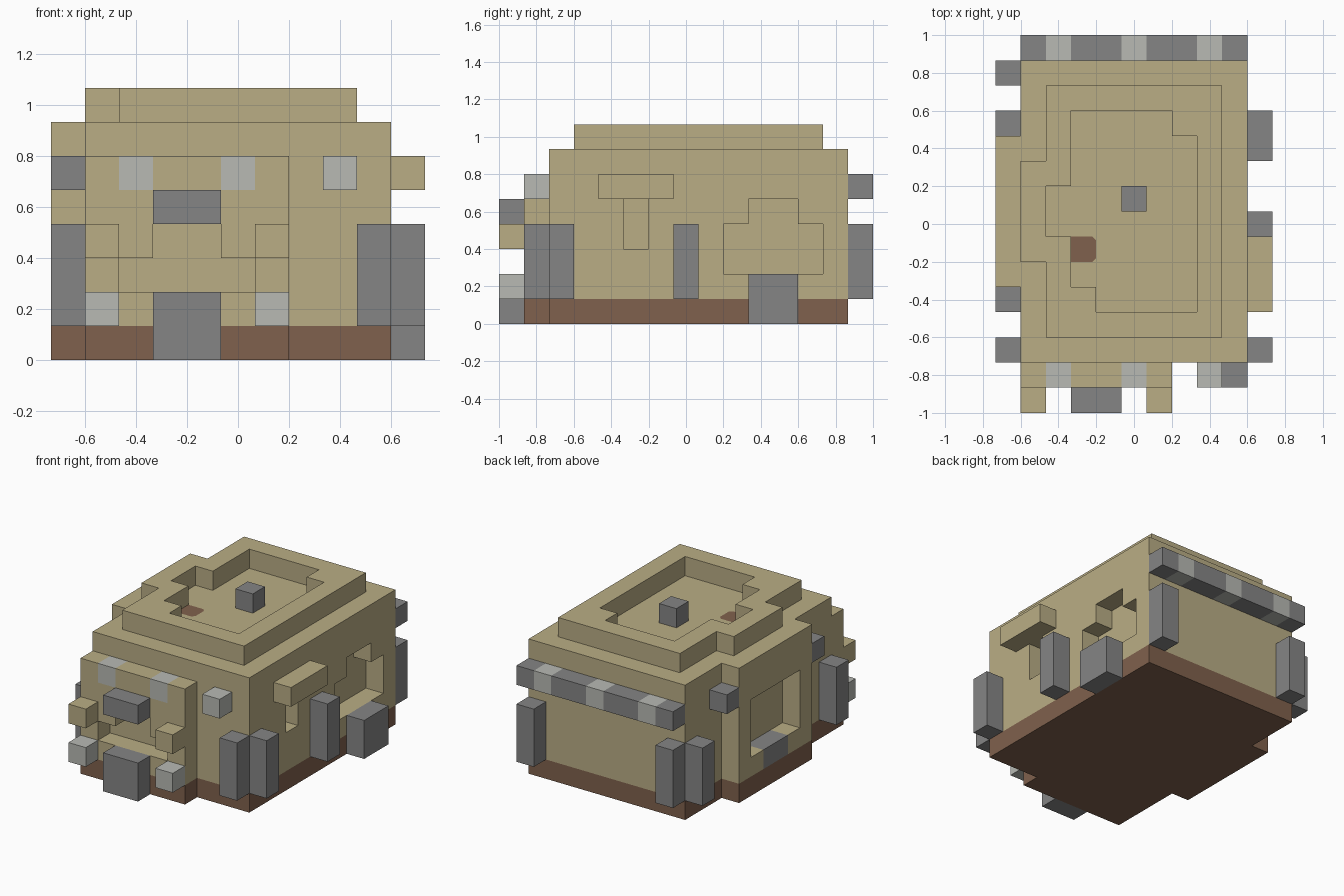
import bpy, bmesh
from itertools import product
from mathutils import Vector

U = 2 / 15  # edge of one block

cube = bpy.data.objects.get("Cube")
if cube:
    bpy.data.objects.remove(cube, do_unlink=True)


def material(name, rgb):
    m = bpy.data.materials.new(name)
    m.use_nodes = True
    m.diffuse_color = (*rgb, 1)
    m.node_tree.nodes["Principled BSDF"].inputs["Base Color"].default_value = (*rgb, 1)
    return m


MATS = [material("sand", (0.491, 0.42, 0.235)),
        material("brown", (0.216, 0.12, 0.074)),
        material("grey", (0.235, 0.235, 0.235)),
        material("pale_grey", (0.48, 0.49, 0.455))]
SAND, BROWN, GREY, PALE = range(4)


def place(x, y, z):
    return Vector(((x - 5.5) * U, (y - 7.5) * U, z * U))


def cells(x, y, z):
    return set(product(range(*x), range(*y), range(*z)))


def finish(name, bm, mats):
    mesh = bpy.data.meshes.new(name)
    bm.to_mesh(mesh)
    bm.free()
    for m in mats:
        mesh.materials.append(m)
    ob = bpy.data.objects.new(name, mesh)
    bpy.context.collection.objects.link(ob)
    return ob


def block(name, mat, x, y, z):
    """A plain box given by its block ranges."""
    bm = bmesh.new()
    bmesh.ops.create_cube(bm, size=1)
    lo, hi = place(x[0], y[0], z[0]), place(x[1], y[1], z[1])
    for v in bm.verts:
        v.co = (lo + hi) / 2 + Vector(a * b for a, b in zip(v.co, hi - lo))
    return finish(name, bm, [MATS[mat]])


def shell(name, solid, colour):
    """Skin a set of blocks with outside faces only, coloured by a rule."""
    bm = bmesh.new()
    for c in sorted(solid):
        for axis, side in product(range(3), (0, 1)):
            n = list(c)
            n[axis] += 2 * side - 1
            if tuple(n) in solid:
                continue
            ring = []
            for p, q in ((0, 0), (1, 0), (1, 1), (0, 1)):
                corner = list(c)
                corner[axis] += side
                corner[(axis + 1) % 3] += p
                corner[(axis + 2) % 3] += q
                ring.append(bm.verts.new(place(*corner)))
            f = bm.faces.new(ring if side else ring[::-1])
            f.material_index = colour(c)
    bmesh.ops.remove_doubles(bm, verts=bm.verts, dist=U / 100)
    bmesh.ops.dissolve_limit(bm, angle_limit=0.01, verts=bm.verts, edges=bm.edges,
                             delimit={'MATERIAL'})
    return finish(name, bm, MATS)


# House body with porch and side bay
body = cells((1, 10), (2, 14), (0, 7))
body |= cells((1, 7), (1, 2), (0, 6))
body |= cells((0, 1), (5, 11), (0, 7))
# Raised roof rim with its stepped inner outline
rim = cells((2, 9), (3, 13), (7, 8)) | cells((1, 2), (6, 10), (7, 8))
well = cells((3, 8), (4, 12), (7, 8)) | cells((2, 3), (7, 9), (7, 8))
well -= {(7, 11, 7), (3, 4, 7)}
body |= rim - well
# Recesses: porch front, left side openings, bay window
body -= cells((2, 6), (1, 2), (2, 3)) | cells((3, 5), (1, 2), (3, 4))
body -= cells((9, 10), (5, 6), (3, 5))
body -= cells((9, 10), (9, 13), (2, 4)) | cells((9, 10), (10, 12), (4, 5))
body -= cells((0, 1), (6, 10), (2, 5))

lamps = {(2, 1, 5), (5, 1, 5)}
sill = cells((0, 1), (7, 9), (1, 2))


def body_colour(c):
    if c in lamps:
        return PALE
    if c in sill:
        return GREY
    return BROWN if c[2] == 0 else SAND


shell("house_body", body, body_colour)

# Upright posts around the walls
for i, (x, y) in enumerate([(9, 1), (10, 2), (10, 7), (0, 2), (0, 13), (1, 14), (9, 14)]):
    block(f"wall_post_{i + 1}", GREY, (x, x + 1), (y, y + 1), (1, 4))

# Striped beam along the back
for x in range(1, 10):
    block(f"back_beam_{x}", PALE if x % 3 == 2 else GREY, (x, x + 1), (14, 15), (5, 6))

# Porch details
block("front_step", GREY, (3, 5), (0, 1), (0, 2))
block("front_hood", GREY, (3, 5), (0, 1), (4, 5))
for side, x in (("right", 1), ("left", 6)):
    block(f"{side}_porch_lamp", PALE, (x, x + 1), (0, 1), (1, 2))
    block(f"{side}_porch_bracket", SAND, (x, x + 1), (0, 1), (3, 4))
block("front_wall_lamp", PALE, (8, 9), (1, 2), (5, 6))

# Side details
block("left_side_step", GREY, (10, 11), (10, 12), (0, 2))
block("left_side_awning", SAND, (10, 11), (4, 7), (5, 6))
for name, y in (("front", 4), ("rear", 11)):
    block(f"bay_{name}_bracket", GREY, (0, 1), (y, y + 1), (5, 6))

# Roof chimney and hatch
block("chimney", GREY, (5, 6), (8, 9), (7, 8))
bm = bmesh.new()
outline = [(3, 6), (3.85, 6), (4, 6.15), (4, 6.85), (3.85, 7), (3, 7)]
hatch = bm.faces.new([bm.verts.new(place(x, y, 7.02)) for x, y in outline])
finish("roof_hatch", bm, [MATS[BROWN]])
